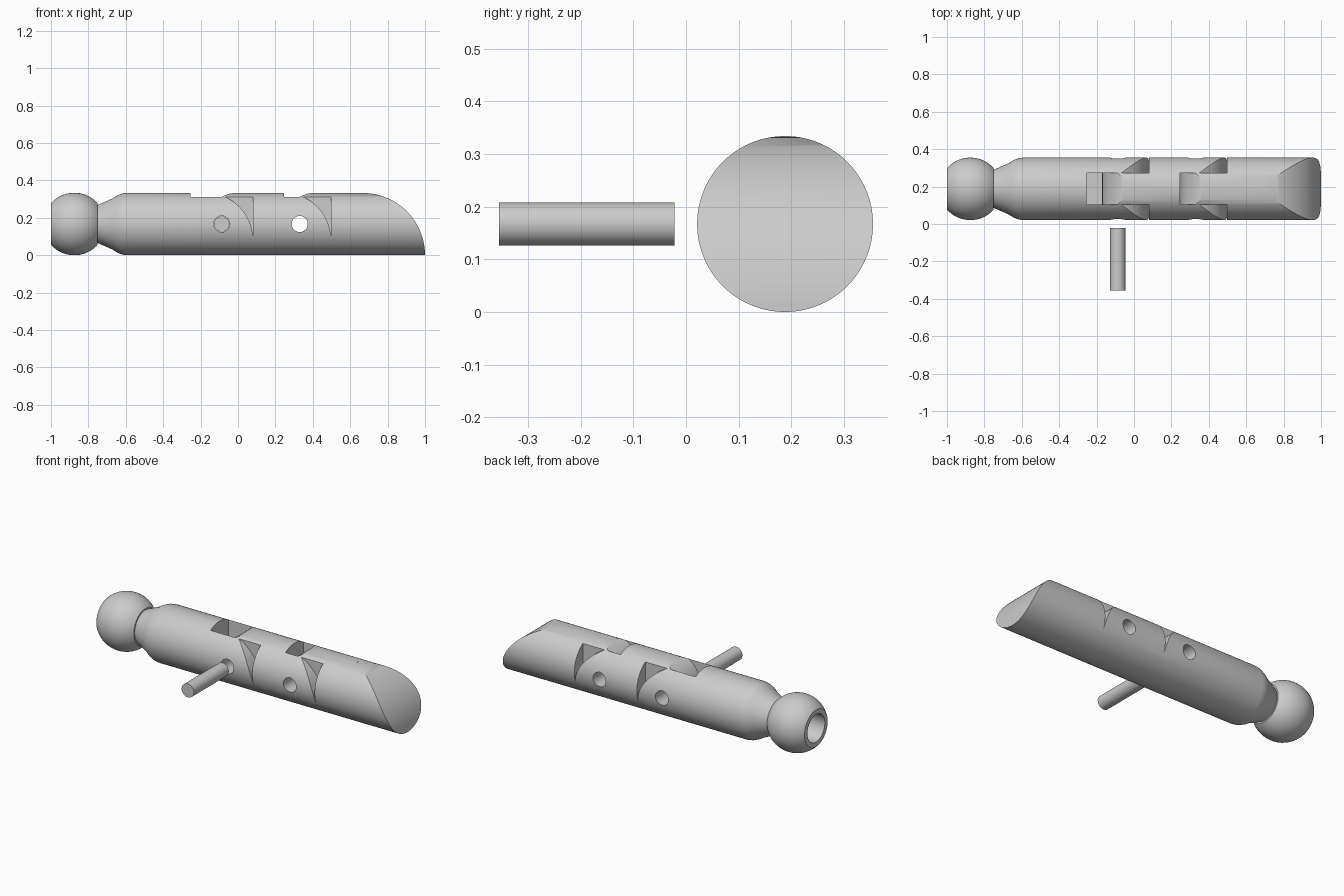
import bpy, bmesh, math
from mathutils import Matrix, Vector

if "Cube" in bpy.data.objects:
    bpy.data.objects.remove(bpy.data.objects["Cube"], do_unlink=True)

R = 0.167           # body radius
AXIS_Y = 0.188      # body axis
HALF = 0.085        # half width of the hinge tongues

grey = bpy.data.materials.new("plain grey")
grey.use_nodes = True
grey.diffuse_color = (0.6, 0.6, 0.6, 1)
grey.node_tree.nodes["Principled BSDF"].inputs["Base Color"].default_value = grey.diffuse_color


def finish(name, bm):
    bmesh.ops.recalc_face_normals(bm, faces=bm.faces)
    mesh = bpy.data.meshes.new(name)
    bm.to_mesh(mesh)
    bm.free()
    mesh.materials.append(grey)
    obj = bpy.data.objects.new(name, mesh)
    bpy.context.collection.objects.link(obj)
    return obj


def lathe(name, profile, steps=72):
    """Spin (x, radius) points around the body axis."""
    bm = bmesh.new()
    rings = []
    for x, r in profile:
        rings.append([bm.verts.new((x, AXIS_Y + r * math.sin(a), R + r * math.cos(a)))
                      for a in (math.tau * i / steps for i in range(steps))])
    for a, b in zip(rings, rings[1:]):
        for i in range(steps):
            j = (i + 1) % steps
            bm.faces.new((a[i], a[j], b[j], b[i]))
    bm.faces.new(rings[0])
    bm.faces.new(rings[-1])
    return finish(name, bm)


def prism(name, outline, d0, d1):
    """Extrude an (x, z) outline across the body, from offset d0 to d1."""
    bm = bmesh.new()
    face = bm.faces.new([bm.verts.new((x, AXIS_Y + d0, z)) for x, z in outline])
    ext = bmesh.ops.extrude_face_region(bm, geom=[face])["geom"]
    bmesh.ops.translate(bm, vec=(0, d1 - d0, 0),
                        verts=[v for v in ext if isinstance(v, bmesh.types.BMVert)])
    return finish(name, bm)


def rod(name, x, y0, y1, r):
    """Round bar running along y at the height of the body axis."""
    bm = bmesh.new()
    place = Matrix.Translation(Vector((x, (y0 + y1) / 2, R))) @ Matrix.Rotation(math.pi / 2, 4, 'X')
    bmesh.ops.create_cone(bm, cap_ends=True, segments=40, radius1=r, radius2=r,
                          depth=y1 - y0, matrix=place)
    return finish(name, bm)


def arc(cx, cz, r, start, end, n=28):
    angles = [math.radians(start + (end - start) * i / n) for i in range(n + 1)]
    return [(cx + r * math.cos(a), cz + r * math.sin(a)) for a in angles]


def cut(target, cutter):
    cutter.hide_render = True
    mod = target.modifiers.new("cut", 'BOOLEAN')
    mod.operation = 'DIFFERENCE'
    mod.solver = 'EXACT'
    mod.object = cutter
    bpy.context.view_layer.objects.active = target
    bpy.ops.object.modifier_apply(modifier=mod.name)
    bpy.data.objects.remove(cutter, do_unlink=True)


def smooth(obj):
    bpy.ops.object.select_all(action='DESELECT')
    obj.select_set(True)
    bpy.context.view_layer.objects.active = obj
    bpy.ops.object.shade_smooth_by_angle(angle=math.radians(30))


# Body: truncated ball, neck, shoulder and straight barrel
ball = arc(-0.875, 0, R, 138.5, 41.5)
neck = [(-0.75, 0.102), (-0.67, 0.137), (-0.645, 0.153), (-0.62, 0.163), (-0.595, R)]
body = lathe("finger_body", ball + neck + [(1, R)])

# Blind socket in the ball end
cut(body, lathe("socket_cutter", [(-1.1, 0.083), (-0.75, 0.083)]))

# Rounded fingertip
tip = arc(0.667, 0, 0.333, 90, 0)
cut(body, prism("tip_cutter", tip + [(1.1, -0.05), (1.1, 0.4), (0.667, 0.4)], -0.3, 0.3))

# Two hinges: (slot start, shoulder, slot floor)
for start, shoulder, floor in ((-0.255, 0.08, 0.05), (0.245, 0.497, 0.16)):
    # rounded cheeks on both sides of the tongue
    cheek = arc(shoulder - 0.25, 0.083, 0.25, 90, 0)
    cheek += [(shoulder, 0.4), (shoulder - 0.25, 0.4)]
    for d0, d1 in ((-0.3, -HALF), (HALF, 0.3)):
        cut(body, prism("cheek_cutter", cheek, d0, d1))
    # slot in front of the rounded tongue
    slot = [(start, 0.4), (start, floor), (shoulder - 0.25, floor)]
    slot += arc(shoulder - 0.083, R, R, 180, 90) + [(shoulder - 0.083, 0.4)]
    cut(body, prism("slot_cutter", slot, -HALF, HALF))
    # pin hole
    cut(body, rod("hole_cutter", shoulder - 0.167, -0.1, 0.5, 0.043))
smooth(body)

# Loose hinge pin lying beside its hole
pin = rod("hinge_pin", -0.087, -0.355, -0.022, 0.041)
smooth(pin)
